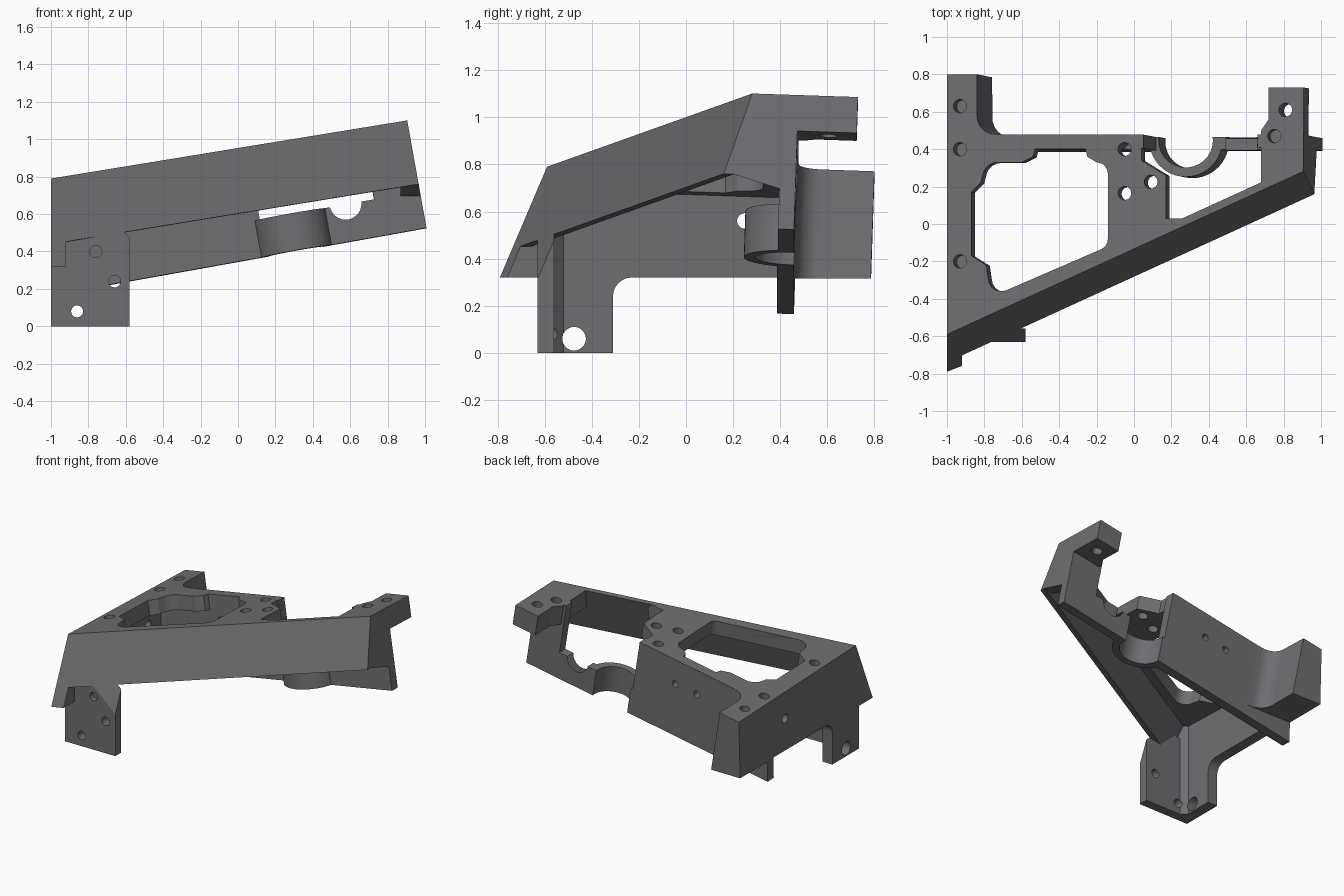
import bpy, bmesh, math
from mathutils import Vector as V

if "Cube" in bpy.data.objects:
    bpy.data.objects.remove(bpy.data.objects["Cube"])

mat = bpy.data.materials.new("dark_grey")
mat.diffuse_color = (0.15, 0.16, 0.165, 1)
mat.use_nodes = True
mat.node_tree.nodes["Principled BSDF"].inputs["Base Color"].default_value = mat.diffuse_color

# Tilted top plane: z = top_z(x, y), depths are measured along its normal
N = V((-0.179, 0.0345, 1)).normalized()
F = V((0.388, -1, 0.4255)).normalized()      # outward normal of sloped front
TOP = FRONT = V((-1, -0.59, 0.79))
END = V((0.905, 0.28, 1.1))
END_N = V((1, 0, 0.179)).normalized()


def top_z(x, y):
    return 0.79 + 0.179 * (x + 1) - 0.0345 * (y + 0.59)


def finish(bm, name):
    bmesh.ops.recalc_face_normals(bm, faces=bm.faces[:])
    if bm.calc_volume(signed=True) < 0:
        bmesh.ops.reverse_faces(bm, faces=bm.faces[:])
    me = bpy.data.meshes.new(name)
    bm.to_mesh(me)
    bm.free()
    ob = bpy.data.objects.new(name, me)
    bpy.context.collection.objects.link(ob)
    return ob


def extrude(points, vec, name):
    bm = bmesh.new()
    a = [bm.verts.new(p) for p in points]
    b = [bm.verts.new(V(p) + vec) for p in points]
    bm.faces.new(a[::-1])
    bm.faces.new(b)
    for i in range(len(a)):
        j = (i + 1) % len(a)
        bm.faces.new((a[i], a[j], b[j], b[i]))
    return finish(bm, name)


def plan(outline, d0, d1, name):
    """Outline on the top plane, extruded from depth d0 to d1."""
    return extrude([V((x, y, top_z(x, y))) - N * d0 for x, y in outline], N * (d0 - d1), name)


def side(outline, x0, x1, name):
    return extrude([V((x0, y, z)) for y, z in outline], V((x1 - x0, 0, 0)), name)


def box(x0, x1, y0, y1, z0, z1, name):
    return side([(y0, z0), (y1, z0), (y1, z1), (y0, z1)], x0, x1, name)


def convex(planes, name):
    """Solid enclosed by (point, outward normal) planes."""
    bm = bmesh.new()
    bmesh.ops.create_cube(bm, size=6)
    for co, no in planes:
        bmesh.ops.bisect_plane(bm, geom=bm.verts[:] + bm.edges[:] + bm.faces[:],
                               plane_co=co, plane_no=no, clear_outer=True)
        rim = [e for e in bm.edges if e.is_boundary]
        if rim:
            bmesh.ops.edgeloop_fill(bm, edges=rim)
    return finish(bm, name)


def rod(p, axis, r, length, name="hole"):
    axis = V(axis).normalized()
    u = axis.orthogonal().normalized()
    w = axis.cross(u)
    n = 32
    ring = [V(p) - axis * length / 2 + (u * math.cos(2 * math.pi * i / n) + w * math.sin(2 * math.pi * i / n)) * r
            for i in range(n)]
    return extrude(ring, axis * length, name)


def combine(a, b, op):
    m = a.modifiers.new("op", 'BOOLEAN')
    m.operation, m.solver, m.object = op, 'EXACT', b
    bpy.context.view_layer.update()
    me = bpy.data.meshes.new_from_object(a.evaluated_get(bpy.context.evaluated_depsgraph_get()))
    a.modifiers.clear()
    a.data = me
    bpy.data.objects.remove(b)
    return a


def arc(cx, cy, r, a0, a1, n=8):
    return [(cx + r * math.cos(math.radians(a0 + (a1 - a0) * i / n)),
             cy + r * math.sin(math.radians(a0 + (a1 - a0) * i / n))) for i in range(n + 1)]


# Top plate with its large window
body = plan([(-1.2, -0.75), (-1.2, 0.45), (0.04, 0.45), (0.04, 0.34), (0.17, 0.26), (0.17, 0.03),
             (0.28, 0.03), (0.28, -0.1)], -0.1, 0.11, "bracket_body")
window = ([(-0.87, -0.17), (-0.87, 0.17), (-0.82, 0.22)] + arc(-0.73, 0.25, 0.08, 160, 90, 4)
          + [(-0.6, 0.33), (-0.54, 0.36), (-0.53, 0.4), (-0.26, 0.4), (-0.25, 0.36), (-0.2, 0.33)]
          + arc(-0.2, 0.27, 0.06, 80, 0, 4) + arc(-0.2, -0.08, 0.06, 0, -65, 4)
          + arc(-0.71, -0.29, 0.07, -70, -180, 5) + [(-0.79, -0.22)])
combine(body, plan(window, -0.3, 0.4, "window"), 'DIFFERENCE')

# Rear wall: full height on the left, low on the right with a rounded saddle
rear_low = plan([(0.0, 0.41), (0.95, 0.41), (0.95, 0.478), (0.0, 0.478)], 0.38, 0.58, "rear_low")
cx, cy = 0.21, 0.46
saddle = plan(arc(cx, cy, 0.195, 175, 365, 24), 0.38, 0.58, "saddle")
combine(rear_low, saddle, 'UNION')
combine(rear_low, plan(arc(cx, cy, 0.145, 0, 348, 29), 0.2, 0.8, "saddle_bore"), 'DIFFERENCE')
column = plan([(0.66, 0.41), (0.95, 0.41), (0.95, 0.478), (0.66, 0.478)], -0.1, 0.5, "column")
combine(rear_low, column, 'UNION')
combine(rear_low, rod((0.575, 0.45, 0.655), (0, 1, 0), 0.085, 0.4), 'DIFFERENCE')

# Left wall with the foot, and the foot's front wall
left_wall = side([(-0.63, 0), (-0.31, 0)] + arc(-0.23, 0.24, 0.08, 180, 90, 6)
                 + [(0.45, 0.32), (0.45, 0.95), (-0.85, 0.95), (-0.85, 0.32), (-0.63, 0.32)],
                 -1.1, -0.92, "left_wall")
foot_front = box(-1.1, -0.58, -0.63, -0.56, 0, 0.6, "foot_front")
foot_corner = extrude([V((-0.95, -0.59, 0)), V((-0.85, -0.59, 0)), V((-0.95, -0.49, 0))],
                      V((0, 0, 0.7)), "foot_corner")

# Rear left post with a filleted inner side
post = plan([(-1.3, 0.42), (-0.7, 0.42), (-0.7, 0.478)] + arc(-0.74, 0.58, 0.1, -90, -180, 8)
            + [(-0.84, 0.8), (-1.3, 0.8)], -0.1, 0.8, "post")
combine(post, box(-2, 2, -2, 2, -1, 0.315, "post_trim"), 'DIFFERENCE')

# Sloped front wall, reaching lower above the foot
inner = (FRONT + V((0, 0.045, 0)), -F)
outer = (FRONT + F * 0.1, F)
lid = (TOP + N * 0.1, N)
front_wall = convex([inner, outer, lid, (TOP - N * 0.35, -N), (V((-1.1, 0, 0)), V((-1, 0, 0))),
                     (V((1.05, 0, 0)), V((1, 0, 0)))], "front_wall")
front_skirt = convex([(FRONT + V((0, 0.09, 0)), -F), outer, lid, (V((0, 0, 0.32)), V((0, 0, -1))),
                      (V((-1.1, 0, 0)), V((-1, 0, 0))), (V((-0.58, 0, 0)), V((1, 0, 0)))], "front_skirt")

# Right end: upper arm and end wall
arm = plan([(0.68, 0.15), (0.96, 0.15), (0.96, 0.73), (0.72, 0.73), (0.72, 0.56), (0.68, 0.5)],
           -0.1, 0.155, "arm")
end_wall = side([(0.1, 1.2), (0.46, 1.2), (0.46, 0.6), (0.42, 0.69), (0.1, 0.79)], 0.87, 1.1, "end_wall")

parts = [
    plan([(-1.3, 0.405), (0.05, 0.405), (0.05, 0.478), (-1.3, 0.478)], -0.1, 0.58, "rear_wall"),
    rear_low, left_wall, foot_front, foot_corner, post, front_wall, front_skirt, arm, end_wall]
for p in parts:
    combine(body, p, 'UNION')

# Trim everything to the tilted top, sloped front, left and right faces
envelope = convex([(TOP, N), (FRONT, F), (V((-1, 0, 0)), V((-1, 0, 0))), (END, END_N)], "envelope")
combine(body, envelope, 'INTERSECT')

# Screw holes in the top
for x, y, depth in [(-0.93, 0.63, 0.1), (-0.93, 0.4, 0.1), (-0.93, -0.2, 0.1), (-0.05, 0.4, 0.2),
                    (-0.05, 0.165, 0.2), (0.09, 0.225, 0.2), (0.81, 0.61, 0.3), (0.75, 0.47, 0.08)]:
    combine(body, rod((x, y, top_z(x, y)), N, 0.036, depth * 2), 'DIFFERENCE')

# Holes in the walls and foot
for p, axis, r, length in [((-0.86, -0.6, 0.08), (0, 1, 0), 0.032, 0.3),
                           ((-0.66, -0.6, 0.24), (0, 1, 0), 0.032, 0.25),
                           ((-0.76, -0.66, 0.4), (0, 1, 0), 0.032, 0.14),
                           ((-0.96, -0.475, 0.06), (1, 0, 0), 0.05, 0.3),
                           ((-0.96, 0.25, 0.56), (1, 0, 0), 0.033, 0.3),
                           ((-0.24, 0.46, 0.7), (0, 1, 0), 0.025, 0.3),
                           ((-0.42, 0.46, 0.67), (0, 1, 0), 0.025, 0.3)]:
    combine(body, rod(p, axis, r, length), 'DIFFERENCE')

body.data.materials.clear()
body.data.materials.append(mat)
bpy.context.view_layer.objects.active = body
body.select_set(True)
bpy.ops.object.shade_smooth_by_angle(angle=math.radians(25))
